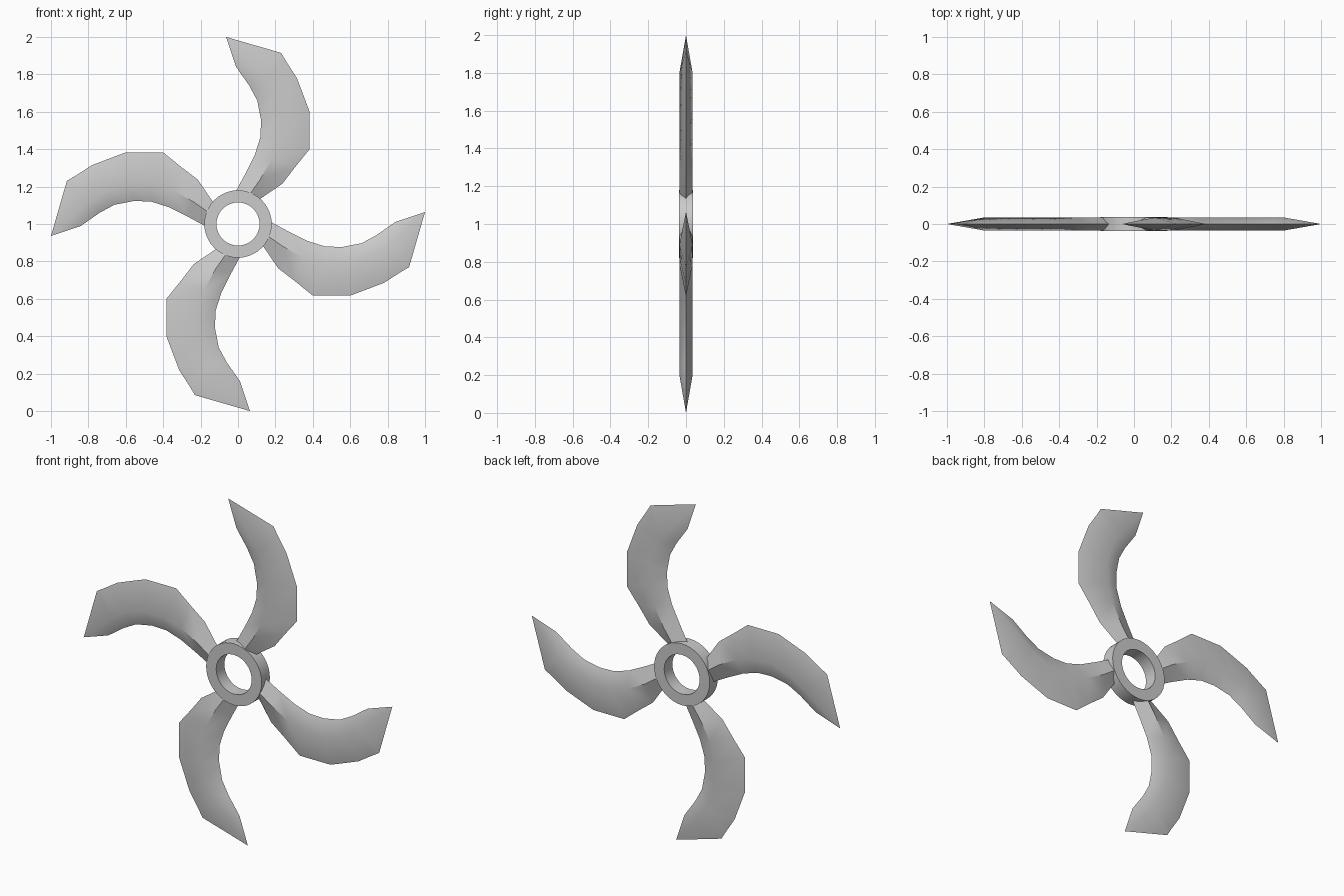
import bpy, bmesh, math

if "Cube" in bpy.data.objects:
    bpy.data.objects.remove(bpy.data.objects["Cube"])

CENTRE_Z = 1.0
HALF = 0.035  # half thickness at the blade ridge


def finish(bm, name, angle):
    bmesh.ops.recalc_face_normals(bm, faces=bm.faces)
    me = bpy.data.meshes.new(name)
    bm.to_mesh(me)
    bm.free()
    ob = bpy.data.objects.new(name, me)
    bpy.context.collection.objects.link(ob)
    bpy.ops.object.select_all(action='DESELECT')
    ob.select_set(True)
    bpy.context.view_layer.objects.active = ob
    bpy.ops.object.shade_smooth_by_angle(angle=math.radians(angle))
    return ob


# Hub ring: rectangular section swept round the y axis
def make_hub(r_in=0.115, r_out=0.18, half=0.038, n=40):
    bm = bmesh.new()
    profile = [(r_in, -half), (r_out, -half), (r_out, half), (r_in, half)]
    rings = []
    for i in range(n):
        a = 2 * math.pi * i / n
        rings.append([bm.verts.new((r * math.cos(a), y, CENTRE_Z + r * math.sin(a)))
                      for r, y in profile])
    for i in range(n):
        a, b = rings[i], rings[(i + 1) % n]
        for k in range(4):
            m = (k + 1) % 4
            bm.faces.new((a[k], a[m], b[m], b[k]))
    return finish(bm, "hub_ring", 35)


# Blade stations as (radius, sideways) for concave edge, ridge, convex edge
STATIONS = [
    ((0.150, -0.025), (0.140, 0.050), (0.115, 0.090)),
    ((0.270, 0.040), (0.240, 0.120), (0.215, 0.237)),
    ((0.370, 0.090), (0.350, 0.180), (0.305, 0.306)),
    ((0.465, 0.120), (0.460, 0.210), (0.400, 0.383)),
    ((0.556, 0.123), (0.580, 0.215), (0.600, 0.383)),
    ((0.660, 0.103), (0.690, 0.180), (0.780, 0.315)),
    ((0.740, 0.060), (0.750, 0.145), (0.825, 0.286)),
    ((0.840, -0.010), (0.800, 0.110), (0.870, 0.257)),
]
TIP = ((1.0, -0.064), (0.915, 0.230))


# Curved blade with a diamond section, sharp at both edges and the tip
def make_blade(name, turn):
    bm = bmesh.new()

    def vert(p, y):
        r, t = p
        c, s = math.cos(turn), math.sin(turn)
        return bm.verts.new((t * c + r * s, y, CENTRE_Z + r * c - t * s))

    rows = [(vert(a, 0), vert(m, -HALF), vert(b, 0), vert(m, HALF))
            for a, m, b in STATIONS]
    for p, q in zip(rows, rows[1:]):
        for k in range(4):
            m = (k + 1) % 4
            bm.faces.new((p[k], p[m], q[m], q[k]))
    bm.faces.new(rows[0])
    inner, outer = vert(TIP[0], 0), vert(TIP[1], 0)
    a, front, b, back = rows[-1]
    for ridge in (front, back):
        bm.faces.new((a, ridge, inner))
        bm.faces.new((ridge, outer, inner))
        bm.faces.new((ridge, b, outer))
    return finish(bm, name, 36)


make_hub()
for i, side in enumerate(("top", "right", "bottom", "left")):
    make_blade("blade_" + side, i * math.pi / 2)
